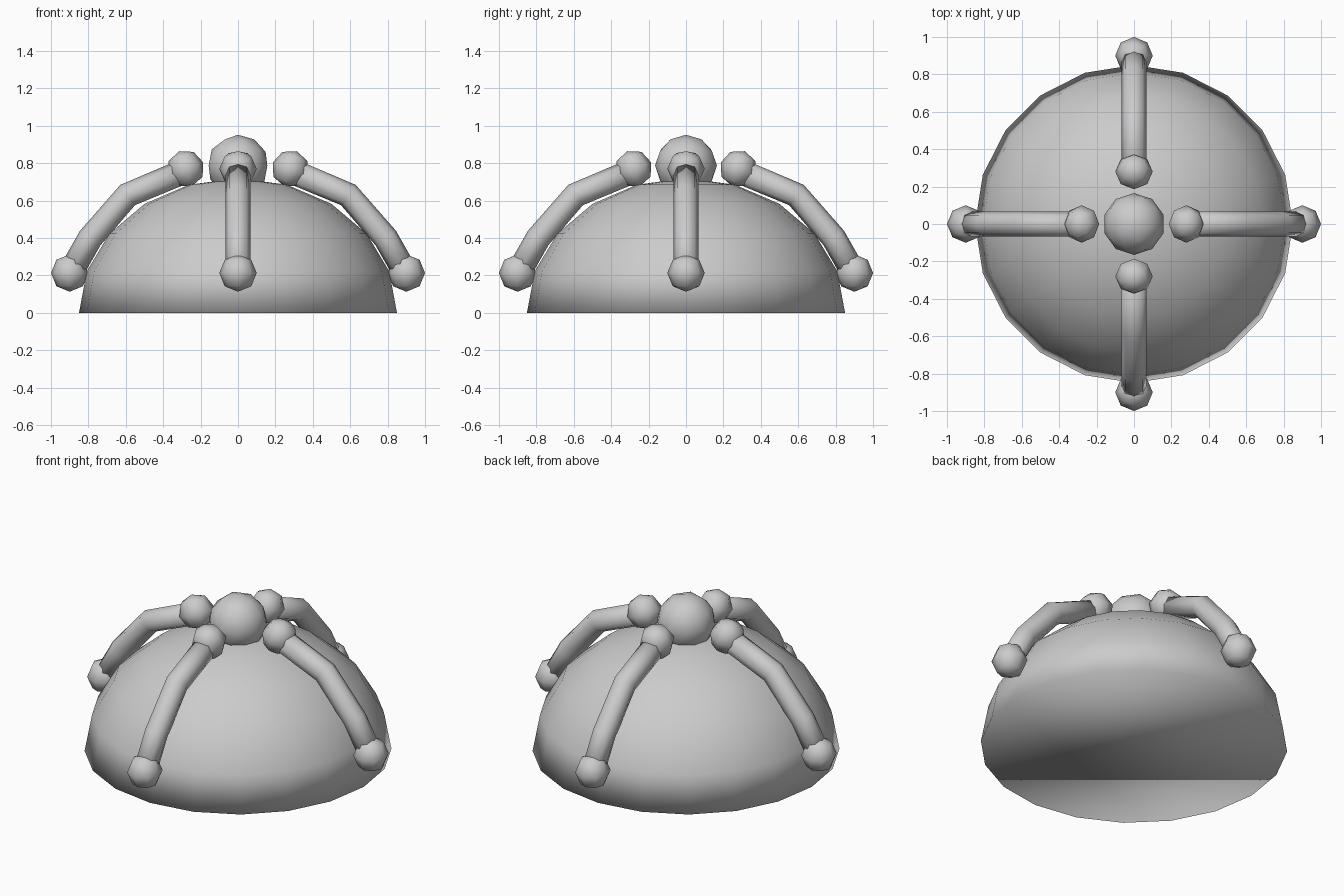
import bpy, bmesh, math
from mathutils import Vector, Matrix

if "Cube" in bpy.data.objects:
    bpy.data.objects.remove(bpy.data.objects["Cube"])

grey = bpy.data.materials.new("plain grey")
grey.diffuse_color = (0.6, 0.6, 0.6, 1)
grey.use_nodes = True
grey.node_tree.nodes["Principled BSDF"].inputs["Base Color"].default_value = grey.diffuse_color


def finish(bm, name):
    bmesh.ops.recalc_face_normals(bm, faces=bm.faces)
    for f in bm.faces:
        f.smooth = True
    me = bpy.data.meshes.new(name)
    bm.to_mesh(me)
    bm.free()
    me.materials.append(grey)
    ob = bpy.data.objects.new(name, me)
    bpy.context.collection.objects.link(ob)
    return ob


def loft(bm, rings):
    loops = [[bm.verts.new(p) for p in r] for r in rings]
    for a, b in zip(loops, loops[1:]):
        n = len(a)
        for i in range(n):
            bm.faces.new((a[i], a[(i + 1) % n], b[(i + 1) % n], b[i]))
    return loops


# Half-ellipsoid dome with a closed flat base
SEG, RAD, HEIGHT = 20, 0.85, 0.72
bm = bmesh.new()
rings = []
for k in range(5):
    t = math.radians(18 * k)
    rings.append([(RAD * math.cos(t) * math.cos(math.tau * i / SEG),
                   RAD * math.cos(t) * math.sin(math.tau * i / SEG),
                   HEIGHT * math.sin(t)) for i in range(SEG)])
loops = loft(bm, rings)
apex = bm.verts.new((0, 0, HEIGHT))
for i in range(SEG):
    bm.faces.new((loops[-1][i], loops[-1][(i + 1) % SEG], apex))
bm.faces.new(loops[0])
finish(bm, "dome")

# Ball on the crown
bm = bmesh.new()
bmesh.ops.create_icosphere(bm, subdivisions=2, radius=0.165,
                           matrix=Matrix.Translation((0, 0, 0.787)))
finish(bm, "crown_ball")

# Four bent arms with a ball at each end
path = [Vector((x, 0, z)) for x, z in
        [(0.28, 0.76), (0.59, 0.63), (0.79, 0.40), (0.895, 0.215)]]


def tube_rings(pts, r, n):
    out = []
    for i, p in enumerate(pts):
        before = (p - pts[i - 1]).normalized() if i else None
        after = (pts[i + 1] - p).normalized() if i < len(pts) - 1 else None
        d = ((before or after) + (after or before)).normalized()
        side, up = Vector((0, 1, 0)), Vector((-d.z, 0, d.x))
        out.append([p + r * (math.cos(math.tau * k / n) * side +
                             math.sin(math.tau * k / n) * up) for k in range(n)])
    return out


for j, label in enumerate(("right", "back", "left", "front")):
    spin = Matrix.Rotation(j * math.pi / 2, 4, 'Z')
    bm = bmesh.new()
    loops = loft(bm, tube_rings(path, 0.067, 8))
    bm.faces.new(loops[0])
    bm.faces.new(loops[-1])
    bm.transform(spin)
    finish(bm, label + "_arm")
    for part, pos, tilt in (("upper", (0.28, 0, 0.77), 20), ("lower", (0.9, 0, 0.213), 0)):
        bm = bmesh.new()
        turn = Matrix.Rotation(math.radians(tilt), 4, 'Y')
        bmesh.ops.create_uvsphere(bm, u_segments=8, v_segments=4, radius=0.1,
                                  matrix=spin @ Matrix.Translation(pos) @ turn)
        finish(bm, f"{label}_{part}_ball")
